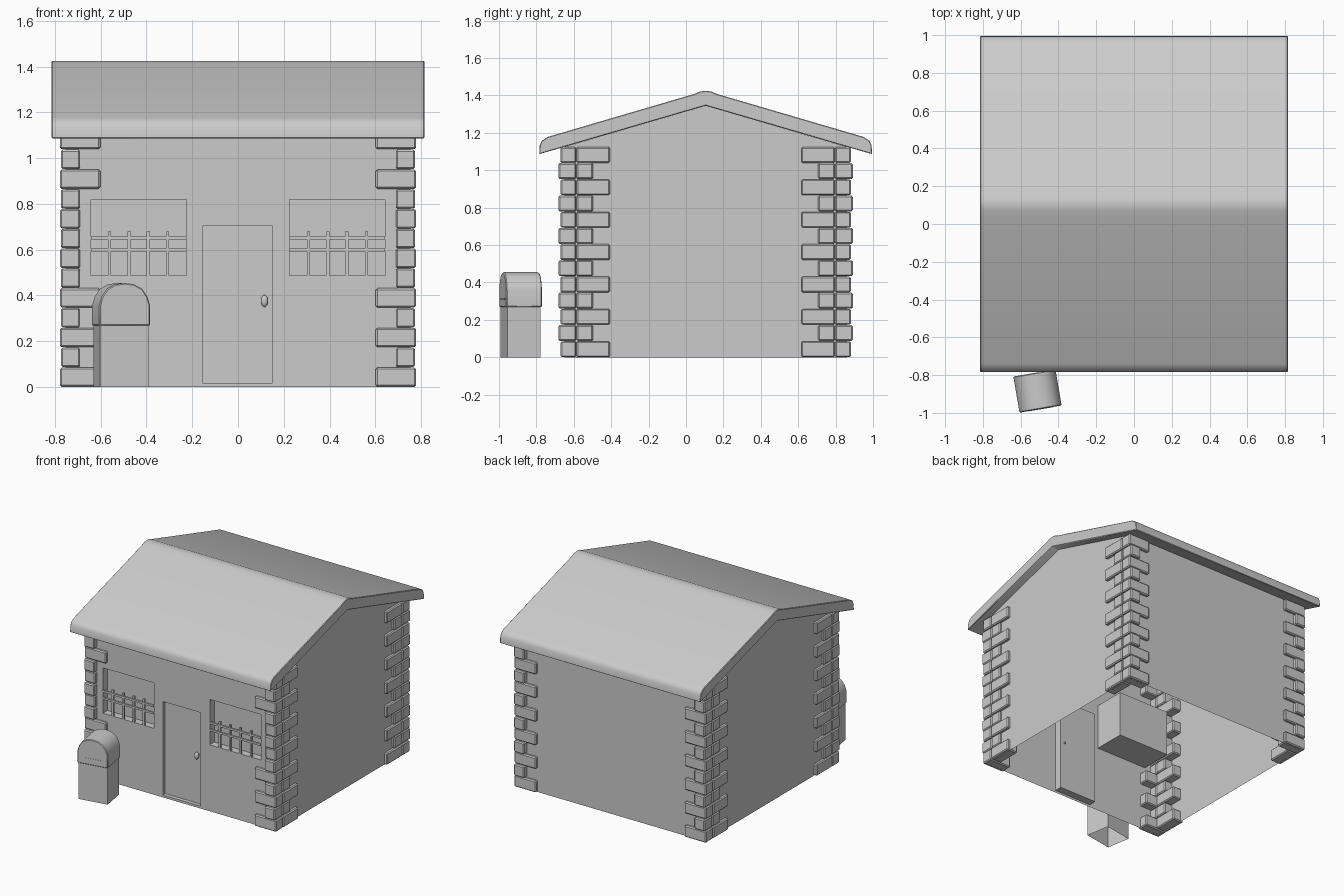
import bpy, bmesh, math
from mathutils import Matrix, Vector

if "Cube" in bpy.data.objects:
    bpy.data.objects.remove(bpy.data.objects["Cube"])

W, YF, YB, YC = 0.755, -0.65, 0.86, 0.105      # wall half width, front, back, ridge
RIDGE, SLOPE = 1.345, 0.292
under = lambda y: RIDGE - SLOPE * abs(y - YC)


def finish(name, bm, recalc=True, bevel=0.0, smooth=None):
    bmesh.ops.remove_doubles(bm, verts=bm.verts, dist=1e-5)
    if recalc:
        bmesh.ops.recalc_face_normals(bm, faces=bm.faces)
    me = bpy.data.meshes.new(name)
    bm.to_mesh(me)
    bm.free()
    ob = bpy.data.objects.new(name, me)
    bpy.context.collection.objects.link(ob)
    if bevel:
        m = ob.modifiers.new("bevel", 'BEVEL')
        m.width, m.segments = bevel, 1
    if smooth:
        bpy.ops.object.select_all(action='DESELECT')
        bpy.context.view_layer.objects.active = ob
        ob.select_set(True)
        bpy.ops.object.shade_smooth_by_angle(angle=math.radians(smooth))
    return ob


def add_box(bm, x0, x1, y0, y1, z0, z1):
    mat = Matrix.Translation(((x0 + x1) / 2, (y0 + y1) / 2, (z0 + z1) / 2)) @ \
        Matrix.Diagonal((abs(x1 - x0), abs(y1 - y0), z1 - z0, 1))
    bmesh.ops.create_cube(bm, size=1, matrix=mat)


def poly(bm, pts):
    bm.faces.new([bm.verts.new(p) for p in pts])


def prism(bm, profile, a, b, place):
    """Extrude a closed 2D profile from a to b; place maps (u, v, t) to a point."""
    f = bm.faces.new([bm.verts.new(place(u, v, a)) for u, v in profile])
    geo = bmesh.ops.extrude_face_region(bm, geom=[f])["geom"]
    shift = Vector(place(0, 0, b)) - Vector(place(0, 0, a))
    bmesh.ops.translate(bm, vec=shift, verts=[g for g in geo if isinstance(g, bmesh.types.BMVert)])


# Walls: open underneath, front wall with door and window openings
bm = bmesh.new()
xs = [-W, -0.642, -0.226, -0.155, 0.15, 0.226, 0.642, W]
zs = [0, 0.017, 0.487, 0.703, 0.82, under(YF)]
holes = {(1, 2), (1, 3), (5, 2), (5, 3), (3, 1), (3, 2)}
for i in range(7):
    for j in range(5):
        if (i, j) not in holes:
            poly(bm, [(xs[i], YF, zs[j]), (xs[i + 1], YF, zs[j]),
                      (xs[i + 1], YF, zs[j + 1]), (xs[i], YF, zs[j + 1])])
for i, j0, j1, depth in ((1, 2, 4, 0.055), (5, 2, 4, 0.055), (3, 1, 3, 0.03)):
    c = [(xs[i], zs[j0]), (xs[i + 1], zs[j0]), (xs[i + 1], zs[j1]), (xs[i], zs[j1])]
    for k in range(4):
        (xa, za), (xb, zb) = c[k], c[(k + 1) % 4]
        poly(bm, [(xa, YF, za), (xb, YF, zb), (xb, YF + depth, zb), (xa, YF + depth, za)])
for s in (-1, 1):
    poly(bm, [(s * W, YF, 0), (s * W, YB, 0), (s * W, YB, under(YB)),
              (s * W, YC, RIDGE), (s * W, YF, under(YF))][::s])
poly(bm, [(W, YB, 0), (-W, YB, 0), (-W, YB, under(YB)), (W, YB, under(YB))])
finish("walls", bm)

# Roof slab: rounded eaves and ridge
half = [(0.89, 1.086), (0.887, 1.135), (0.875, 1.158), (0.845, 1.178),
        (0.06, 1.408), (0.03, 1.421)]
profile = [(YC - d, z) for d, z in half] + [(YC, 1.425)] + \
          [(YC + d, z) for d, z in reversed(half)] + [(YC, RIDGE)]
bm = bmesh.new()
prism(bm, profile, -0.815, 0.815, lambda u, v, t: (t, u, v))
finish("roof", bm, bevel=0.004, smooth=35)

# Corner bricks: alternating long and short rows, mirrored to all four corners
bm = bmesh.new()
ROWS, PITCH = 13, 1.125 / 13
for back in (False, True):
    my = (lambda y: 2 * YC - y) if back else (lambda y: y)
    for r in range(ROWS):
        z0, z1 = r * PITCH + 0.001, (r + 1) * PITCH - 0.001
        long = r % 2 == 0
        beside_window = not back and r in (6, 8)
        x_in = 0.602 if long and not beside_window else 0.69
        y_out = -0.671 if long else -0.682
        y_in = -0.407 if long else -0.497
        x_out = 0.778 if long else 0.774
        add_box(bm, x_in, x_out, my(y_out), my(-0.587), z0, z1)
        add_box(bm, 0.69, x_out, my(-0.585), my(y_in), z0, z1)
ob = finish("corner_bricks", bm, bevel=0.007)
mirror = ob.modifiers.new("mirror", 'MIRROR')
mirror.use_mirror_merge = False

# Door leaf and knob
bm = bmesh.new()
add_box(bm, -0.155, 0.15, YF + 0.028, YF + 0.055, 0.017, 0.703)
finish("door", bm)
bm = bmesh.new()
bmesh.ops.create_uvsphere(bm, u_segments=16, v_segments=10, radius=1,
                          matrix=Matrix.Translation((0.116, YF + 0.006, 0.376)) @
                          Matrix.Diagonal((0.016, 0.016, 0.026, 1)))
bmesh.ops.create_cone(bm, cap_ends=True, segments=10, radius1=0.007, radius2=0.007, depth=0.06,
                      matrix=Matrix.Translation((0.116, YF + 0.035, 0.376)) @
                      Matrix.Rotation(math.pi / 2, 4, 'X'))
finish("door_knob", bm, smooth=40)

# Windows: backing box and a low grille in each opening
for side, s in (("left", -1), ("right", 1)):
    bm = bmesh.new()
    add_box(bm, s * 0.226, s * 0.642, YF + 0.053, YF + 0.235, 0.487, 0.82)
    finish(side + "_window_box", bm)
    bm = bmesh.new()
    for x in (0.308, 0.392, 0.475, 0.561):
        add_box(bm, s * x - 0.007, s * x + 0.007, YF - 0.004, YF + 0.010, 0.487, 0.68)
    for z in (0.651, 0.599):
        add_box(bm, s * 0.226, s * 0.642, YF - 0.007, YF + 0.007, z - 0.007, z + 0.007)
    finish(side + "_window_bars", bm)

# Mailbox: open-bottomed body, arched cap and slot, turned slightly
place = Matrix.Translation((-0.511, -0.884, 0)) @ Matrix.Rotation(math.radians(9.7), 4, 'Z')
bm = bmesh.new()
add_box(bm, -0.108, 0.108, -0.09, 0.09, 0, 0.30)
bmesh.ops.delete(bm, geom=[f for f in bm.faces if f.calc_center_median().z < 0.01], context='FACES')
finish("mailbox_body", bm).matrix_world = place

arch = [(0.113, 0.268), (0.113, 0.355), (0.101, 0.395), (0.078, 0.429), (0.042, 0.449)]
bm = bmesh.new()
prism(bm, arch + [(0, 0.455)] + [(-x, z) for x, z in reversed(arch)],
      -0.097, 0.097, lambda u, v, t: (u, t, v))
finish("mailbox_cap", bm, bevel=0.005, smooth=35).matrix_world = place

bm = bmesh.new()
add_box(bm, -0.065, 0.065, -0.0985, -0.09, 0.307, 0.316)
finish("mailbox_slot", bm).matrix_world = place
